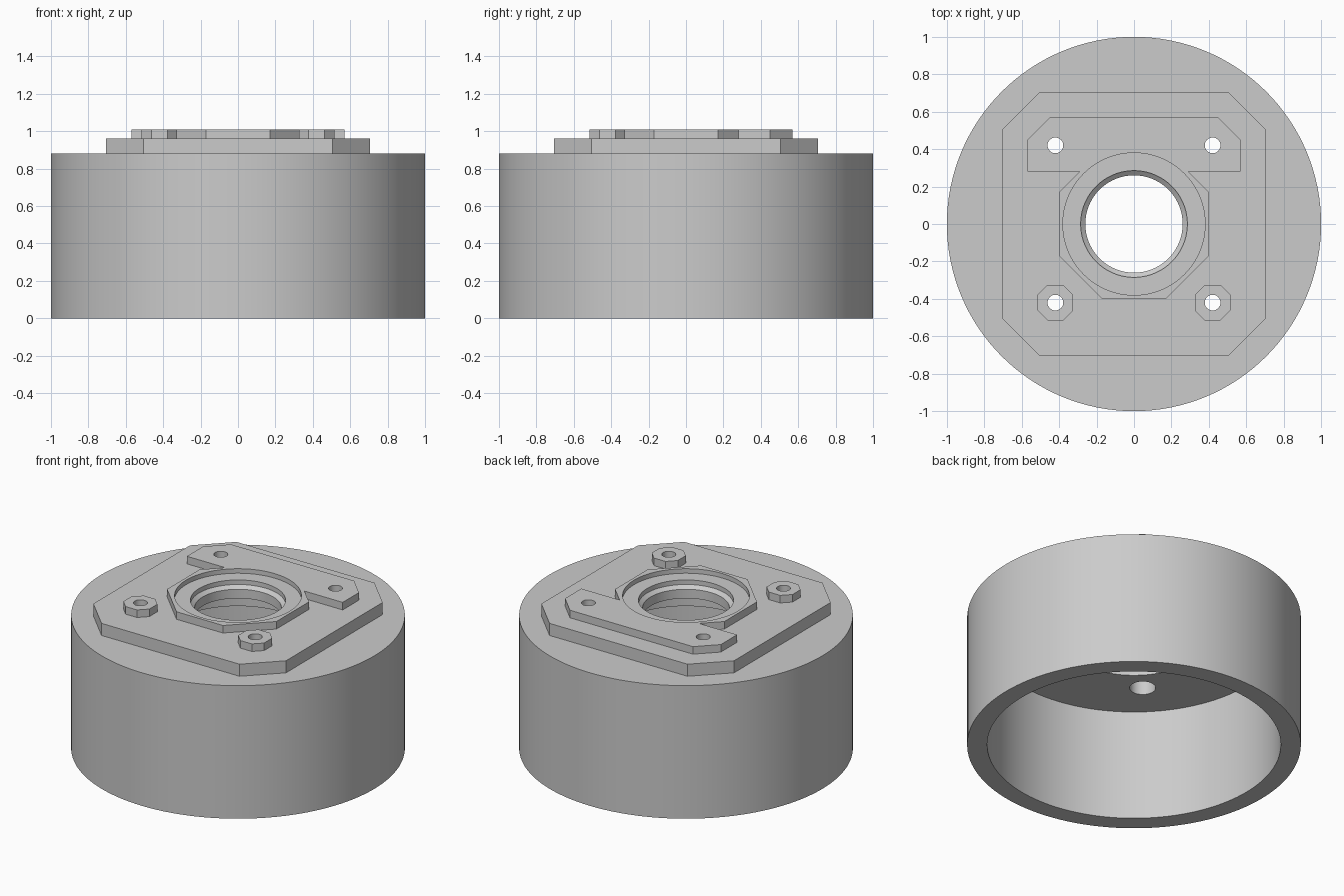
import bpy, bmesh, math

cube = bpy.data.objects.get("Cube")
if cube:
    bpy.data.objects.remove(cube, do_unlink=True)

grey = bpy.data.materials.new("plain grey")
grey.use_nodes = True
grey.diffuse_color = (0.6, 0.6, 0.6, 1)
grey.node_tree.nodes["Principled BSDF"].inputs["Base Color"].default_value = (0.6, 0.6, 0.6, 1)


def finish(name, bm):
    bmesh.ops.recalc_face_normals(bm, faces=bm.faces)
    mesh = bpy.data.meshes.new(name)
    bm.to_mesh(mesh)
    bm.free()
    obj = bpy.data.objects.new(name, mesh)
    bpy.context.collection.objects.link(obj)
    mesh.materials.append(grey)
    return obj


def revolve(name, profile, centre=(0, 0), segments=96):
    """Turn a closed solid from (radius, z) points, capped at both ends."""
    bm = bmesh.new()
    rings = []
    for r, z in profile:
        rings.append([bm.verts.new((centre[0] + r * math.cos(math.tau * i / segments),
                                    centre[1] + r * math.sin(math.tau * i / segments), z))
                      for i in range(segments)])
    for a, b in zip(rings, rings[1:]):
        for i in range(segments):
            j = (i + 1) % segments
            bm.faces.new((a[i], a[j], b[j], b[i]))
    bm.faces.new(rings[0])
    bm.faces.new(rings[-1])
    return finish(name, bm)


def extrude(name, outline, low, high):
    bm = bmesh.new()
    face = bm.faces.new([bm.verts.new((x, y, low)) for x, y in outline])
    top = bmesh.ops.extrude_face_region(bm, geom=[face])["geom"]
    bmesh.ops.translate(bm, vec=(0, 0, high - low),
                        verts=[v for v in top if isinstance(v, bmesh.types.BMVert)])
    return finish(name, bm)


def octagon(half, flat, cx=0, cy=0):
    """Square with chamfered corners; flat is half the straight side."""
    quarter = [(half, -flat), (half, flat)]
    points = []
    for _ in range(4):
        points += quarter
        quarter = [(-y, x) for x, y in quarter]
    return [(cx + x, cy + y) for x, y in points]


def cut(obj, cutters):
    bpy.context.view_layer.objects.active = obj
    for cutter in cutters:
        mod = obj.modifiers.new("cut", 'BOOLEAN')
        mod.operation = 'DIFFERENCE'
        mod.solver = 'EXACT'
        mod.object = cutter
        bpy.ops.object.modifier_apply(modifier=mod.name)


LIP, PLATE, TOP = 0.88, 0.96, 1.01
CEILING, SCREW = 0.735, 0.42

# Round housing, mounting plate and raised pads
housing = revolve("housing", [(1, 0), (1, LIP)], segments=128)
plate = extrude("mounting_plate", octagon(0.705, 0.505), LIP, PLATE)

half = [(0.17, -0.4), (0.4, -0.17), (0.4, 0.17), (0.29, 0.28),
        (0.57, 0.28), (0.57, 0.45), (0.45, 0.57)]
pad = extrude("raised_collar_and_bar", half + [(-x, y) for x, y in reversed(half)], PLATE, TOP)
bosses = [extrude(side + "_screw_boss", octagon(0.095, 0.042, s * SCREW, -SCREW), PLATE, TOP)
          for side, s in (("left", 1), ("right", -1))]

# Hollow underside and stepped centre opening
cavity = revolve("cavity_cutter", [(0.88, -0.1), (0.88, CEILING)], segments=128)
opening = revolve("opening_cutter", [(0.44, 0.6), (0.44, 0.87), (0.26, 0.87), (0.26, 0.93),
                                     (0.285, 0.95), (0.285, 0.98), (0.38, 0.98), (0.38, 1.1)])
# Screw holes, wider from below
screws = [revolve("screw_cutter", [(0.078, 0.6), (0.078, 0.84), (0.042, 0.84), (0.042, 1.1)],
                  (x, y), 32)
          for x in (-SCREW, SCREW) for y in (-SCREW, SCREW)]

cut(housing, [cavity, opening] + screws)
cut(plate, [opening] + screws)
cut(pad, [opening] + screws[1::2])
cut(bosses[0], [screws[2]])
cut(bosses[1], [screws[0]])

for cutter in [cavity, opening] + screws:
    bpy.data.objects.remove(cutter, do_unlink=True)

# Smooth round walls, crisp edges
bpy.ops.object.select_all(action='DESELECT')
for obj in [housing, plate, pad] + bosses:
    obj.select_set(True)
bpy.context.view_layer.objects.active = housing
bpy.ops.object.shade_smooth_by_angle(angle=math.radians(25))
